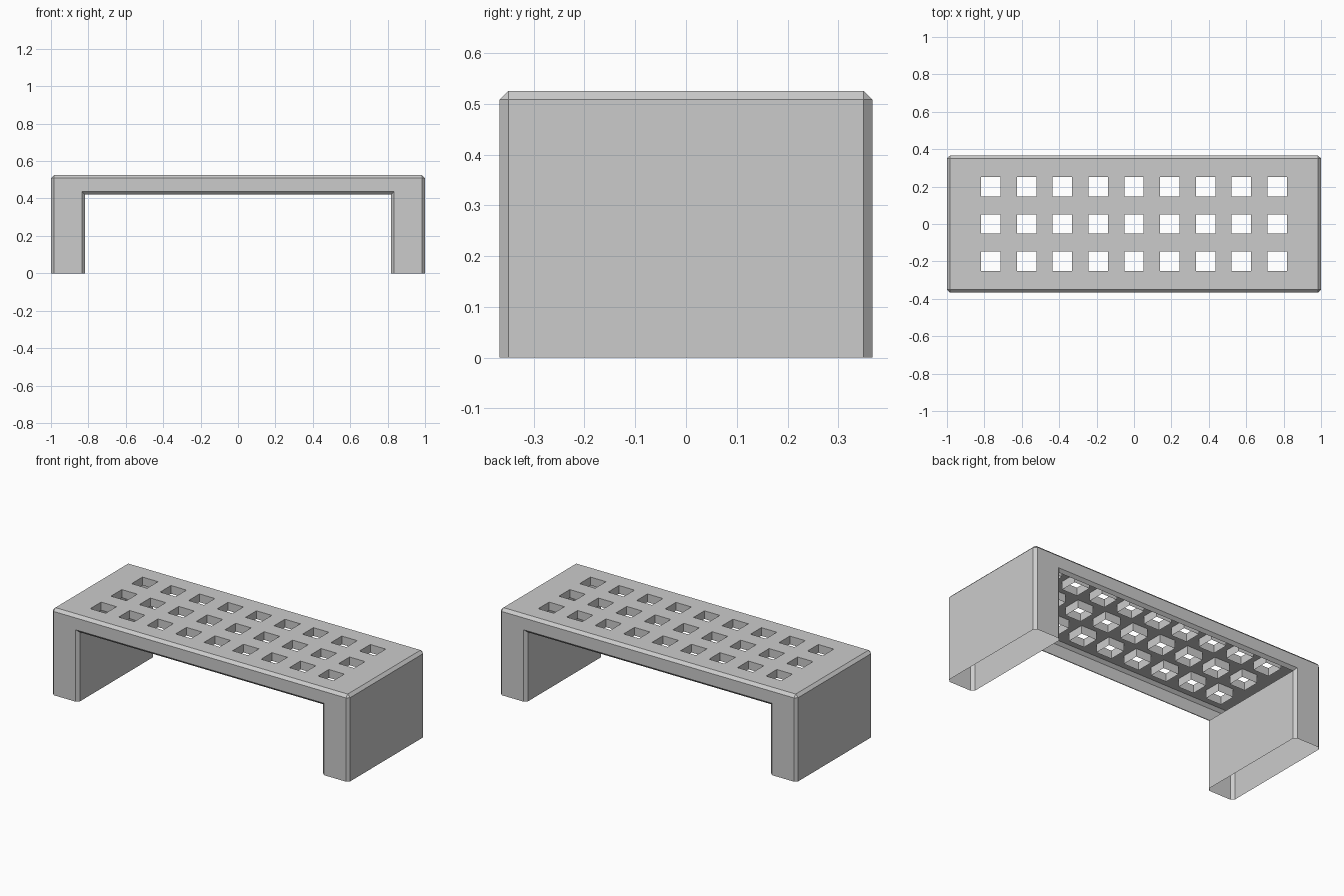
import bpy, bmesh

if "Cube" in bpy.data.objects:
    bpy.data.objects.remove(bpy.data.objects["Cube"])

W, D, H = 1.0, 0.367, 0.526      # half width, half depth, height
LEG_X, RAIL_Z = 0.818, 0.42      # inner leg wall, bottom of the rail
CH = 0.017                       # chamfer
HOLE, PITCH_X, PITCH_Y = 0.052, 0.1915, 0.199
TUBE = 0.05                      # depth of the hole collars


def make_object(bm, name):
    mesh = bpy.data.meshes.new(name)
    bm.to_mesh(mesh)
    bm.free()
    obj = bpy.data.objects.new(name, mesh)
    bpy.context.collection.objects.link(obj)
    return obj


# Bench body: bridge profile pushed front to back, chamfered, open underneath
bm = bmesh.new()
profile = [(-W, 0), (-LEG_X, 0), (-LEG_X, RAIL_Z), (LEG_X, RAIL_Z),
           (LEG_X, 0), (W, 0), (W, H), (-W, H)]
front = bm.faces.new([bm.verts.new((x, -D, z)) for x, z in profile])
ext = bmesh.ops.extrude_face_region(bm, geom=[front], use_keep_orig=True)
bmesh.ops.translate(bm, vec=(0, 2 * D, 0),
                    verts=[g for g in ext["geom"] if isinstance(g, bmesh.types.BMVert)])
bmesh.ops.recalc_face_normals(bm, faces=bm.faces)


def chamfered(edge):
    a, b = (v.co for v in edge.verts)
    if max(a.z, b.z) < 0.001:
        return False                                  # foot edges stay sharp
    along_y = abs(a.y - b.y) > 0.01
    return not (along_y and a.z < H - 0.001)          # inner corners stay sharp


bmesh.ops.bevel(bm, geom=[e for e in bm.edges if chamfered(e)], offset=CH,
                offset_type='OFFSET', segments=1, affect='EDGES', profile=0.5)
bm.normal_update()
open_faces = [f for f in bm.faces
              if f.normal.z < -0.99 or (f.normal.z > 0.99 and f.calc_center_median().z > H - 0.001)]
bmesh.ops.delete(bm, geom=open_faces, context='FACES')
make_object(bm, "bench_body")

# Seat panel: grid with square holes, each with a short collar below
bm = bmesh.new()


def cuts(count, pitch, limit):
    centres = [(i - (count - 1) / 2) * pitch for i in range(count)]
    return [-limit] + [c + s * HOLE for c in centres for s in (-1, 1)] + [limit]


xs, ys = cuts(9, PITCH_X, W - CH), cuts(3, PITCH_Y, D - CH)
grid = [[bm.verts.new((x, y, H)) for y in ys] for x in xs]
for i in range(len(xs) - 1):
    for j in range(len(ys) - 1):
        ring = [grid[i][j], grid[i + 1][j], grid[i + 1][j + 1], grid[i][j + 1]]
        if i % 2 and j % 2:
            low = [bm.verts.new((v.co.x, v.co.y, H - TUBE)) for v in ring]
            for k in range(4):
                n = (k + 1) % 4
                bm.faces.new((ring[n], ring[k], low[k], low[n]))
        else:
            bm.faces.new(ring)
bmesh.ops.recalc_face_normals(bm, faces=bm.faces)
if sum(f.normal.z for f in bm.faces) < 0:
    bmesh.ops.reverse_faces(bm, faces=bm.faces)
# Merge the coplanar grid cells into a clean flat panel
bmesh.ops.dissolve_limit(bm, angle_limit=0.01, verts=bm.verts, edges=bm.edges)
make_object(bm, "seat_panel")
